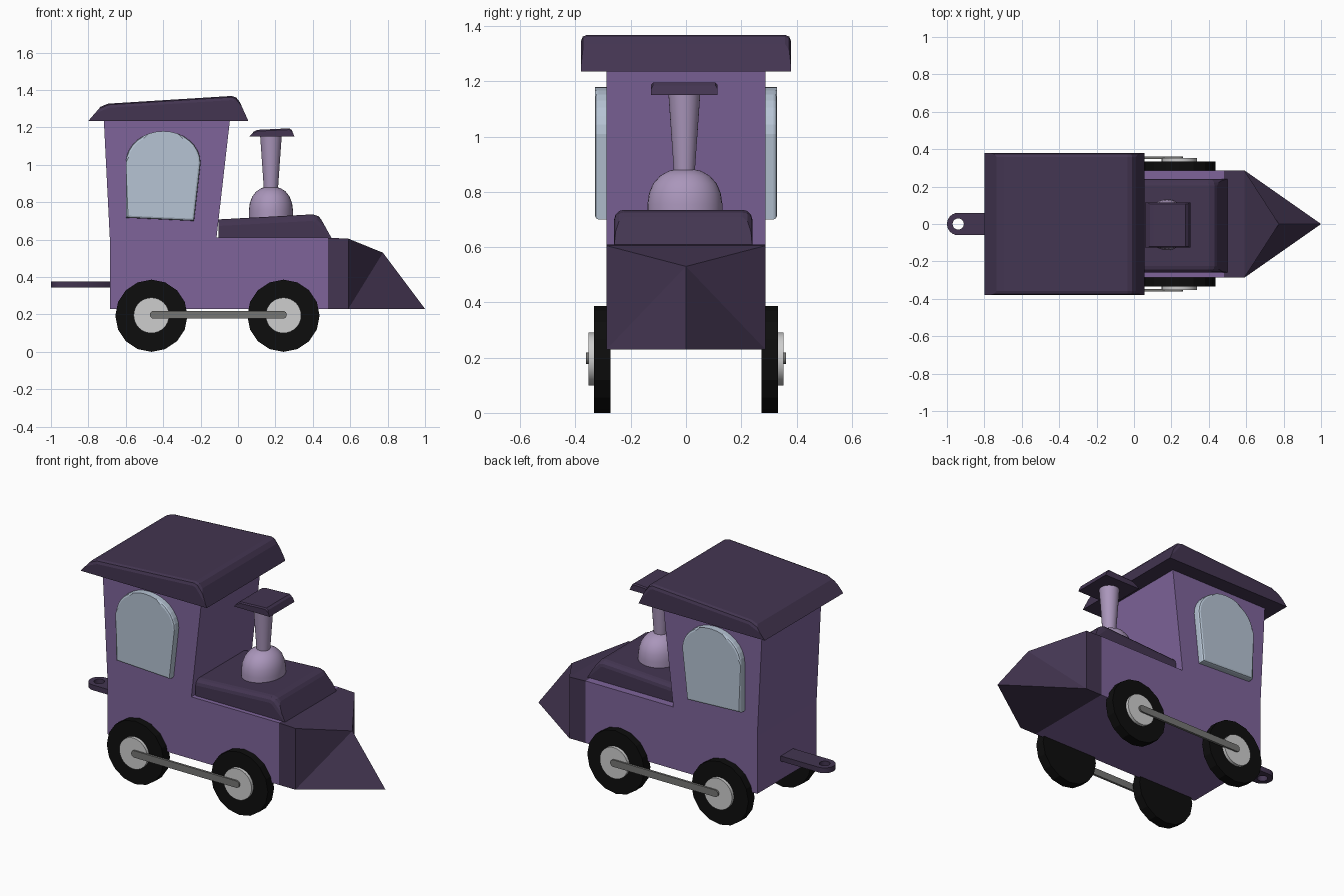
import bpy, bmesh, math

if "Cube" in bpy.data.objects:
    bpy.data.objects.remove(bpy.data.objects["Cube"])


def material(name, r, g, b):
    """Flat colour given as sRGB 0-255, stored linear."""
    m = bpy.data.materials.new(name)
    m.diffuse_color = [((c / 255 + 0.055) / 1.055) ** 2.4 for c in (r, g, b)] + [1]
    m.use_nodes = True
    m.node_tree.nodes["Principled BSDF"].inputs["Base Color"].default_value = m.diffuse_color
    return m


PURPLE = material("purple_paint", 126, 100, 154)
DARK = material("dark_purple_paint", 67, 53, 81)
LILAC = material("lilac_paint", 170, 150, 187)
GLASS = material("pale_blue_glass", 182, 196, 212)
BLACK = material("black_rubber", 13, 13, 13)
SILVER = material("light_grey_metal", 206, 206, 206)
GREY = material("grey_metal", 118, 118, 116)


def finish(bm, name, mat, smooth=False):
    bmesh.ops.recalc_face_normals(bm, faces=bm.faces)
    me = bpy.data.meshes.new(name)
    bm.to_mesh(me)
    bm.free()
    me.materials.append(mat)
    ob = bpy.data.objects.new(name, me)
    bpy.context.collection.objects.link(ob)
    if smooth:
        bpy.ops.object.select_all(action='DESELECT')
        ob.select_set(True)
        bpy.context.view_layer.objects.active = ob
        bpy.ops.object.shade_smooth_by_angle(angle=math.radians(40))
    return ob


def prism(name, profile, y0, y1, mat, bevel=0, segs=1, pick=None, smooth=False):
    """Extrude an x-z profile from y0 to y1; bevel the edges chosen by pick(midpoint, edge)."""
    bm = bmesh.new()
    a = [bm.verts.new((x, y0, z)) for x, z in profile]
    b = [bm.verts.new((x, y1, z)) for x, z in profile]
    bm.faces.new(a)
    bm.faces.new(b[::-1])
    n = len(a)
    for i in range(n):
        bm.faces.new((a[i], b[i], b[(i + 1) % n], a[(i + 1) % n]))
    if bevel:
        edges = [e for e in bm.edges
                 if abs(e.verts[0].co.y - e.verts[1].co.y) < 1e-4
                 and pick((e.verts[0].co + e.verts[1].co) / 2)]
        bmesh.ops.bevel(bm, geom=edges, offset=bevel, segments=segs, profile=0.5, affect='EDGES')
    return finish(bm, name, mat, smooth)


def lathe(name, profile, cx, cy, mat, sy=1, n=32):
    """Turn (radius, z) points around a vertical axis."""
    bm = bmesh.new()
    rings = []
    for r, z in profile:
        rings.append([bm.verts.new((cx + r * math.cos(2 * math.pi * i / n),
                                    cy + sy * r * math.sin(2 * math.pi * i / n), z)) for i in range(n)])
    for p, q in zip(rings, rings[1:]):
        for i in range(n):
            bm.faces.new((p[i], p[(i + 1) % n], q[(i + 1) % n], q[i]))
    bm.faces.new(rings[0])
    bm.faces.new(rings[-1])
    return finish(bm, name, mat, True)


def circle(cx, cz, r, n, start=-math.pi / 2, sweep=2 * math.pi):
    return [(cx + r * math.cos(start + sweep * i / n), cz + r * math.sin(start + sweep * i / n))
            for i in range(n)]


# Body and cab as one side profile
prism("cab_body", [(-0.684, 0.23), (0.48, 0.23), (0.48, 0.61), (-0.115, 0.61),
                   (-0.042, 1.25), (-0.718, 1.25), (-0.684, 0.58)], -0.287, 0.287, PURPLE)

# Overhanging roof with chamfered side edges
prism("roof", [(-0.80, 1.235), (0.055, 1.235), (0.01, 1.335), (-0.01, 1.36), (-0.035, 1.368),
               (-0.695, 1.327), (-0.735, 1.31)], -0.38, 0.38, DARK,
      0.022, 2, lambda m: m.z > 1.3)

# Hood over the boiler with rounded side edges
prism("hood", [(-0.105, 0.60), (0.505, 0.60), (0.445, 0.708), (0.43, 0.725), (0.40, 0.735), (-0.105, 0.708)],
      -0.26, 0.24, DARK, 0.035, 3, lambda m: m.z > 0.69)

# Wedge nose: short box section running into a pointed plough
bm = bmesh.new()
P = [bm.verts.new(c) for c in [(0.48, -0.287, 0.23), (0.48, 0.287, 0.23), (0.48, 0.287, 0.61), (0.48, -0.287, 0.61),
                               (0.59, -0.287, 0.23), (0.59, 0.287, 0.23), (0.59, 0.287, 0.605), (0.59, -0.287, 0.605),
                               (0.775, 0, 0.53), (1.0, 0, 0.23)]]
for f in [(0, 1, 2, 3), (0, 4, 7, 3), (1, 5, 6, 2), (3, 7, 6, 2), (0, 4, 5, 1),
          (7, 8, 6), (7, 8, 4), (8, 9, 4), (6, 8, 5), (8, 9, 5), (4, 9, 5)]:
    bm.faces.new([P[i] for i in f])
finish(bm, "plough_nose", DARK)

# Chimney: dome, flared stack and small cap
lathe("chimney_dome", [(0.118, 0.70), (0.118, 0.755), (0.113, 0.795), (0.10, 0.83),
                       (0.078, 0.858), (0.05, 0.876), (0.02, 0.883)], 0.176, -0.004, LILAC, sy=1.15)
lathe("chimney_stack", [(0.037, 0.86), (0.058, 1.16)], 0.176, -0.006, LILAC)
prism("chimney_cap", [(0.06, 1.15), (0.302, 1.15), (0.288, 1.185), (0.276, 1.195), (0.105, 1.187), (0.085, 1.178)],
      -0.126, 0.114, DARK, 0.007, 1, lambda m: m.z > 1.17)

# Arched window panel (same outline on both sides)
arch = [(-0.40 + 0.20 * math.cos(t), 1.01 + 0.17 * math.sin(t))
        for t in [math.pi * i / 16 for i in range(17)]]
pane = [(-0.60, 0.717), (-0.235, 0.70)] + arch

wheels = {"rear": -0.463, "front": 0.243}
for side, s in (("left", 1), ("right", -1)):
    prism("window_" + side, pane, s * 0.28, s * 0.329, GLASS, 0.012, 2,
          lambda m: abs(m.y) > 0.32)
    # Tyres and hubs
    for end, x in wheels.items():
        prism(f"tyre_{end}_{side}", circle(x, 0.193, 0.193, 16), s * 0.273, s * 0.333, BLACK)
        prism(f"hub_{end}_{side}", circle(x, 0.195, 0.095, 32), s * 0.32, s * 0.352, SILVER, smooth=True)
    # Coupling rod with round ends
    rod = (circle(0.24, 0.198, 0.021, 9, sweep=math.pi * 9 / 8) +
           circle(-0.45, 0.198, 0.021, 9, start=math.pi / 2, sweep=math.pi * 9 / 8))
    prism("coupling_rod_" + side, rod, s * 0.348, s * 0.362, GREY)

# Rear hitch: flat tongue with a round end and a hole
curve = bpy.data.curves.new("hitch", 'CURVE')
curve.dimensions = '2D'
curve.fill_mode = 'BOTH'
curve.extrude = 0.016
outer = [(-0.66, -0.06), (-0.66, 0.06)] + [(-0.94 + 0.06 * math.cos(t), 0.06 * math.sin(t))
         for t in [math.pi / 2 + math.pi * i / 12 for i in range(13)]]
for pts in (outer, circle(-0.94, 0, 0.03, 20)):
    sp = curve.splines.new('POLY')
    sp.points.add(len(pts) - 1)
    for p, (x, y) in zip(sp.points, pts):
        p.co = (x, y, 0, 1)
    sp.use_cyclic_u = True
curve.materials.append(DARK)
hitch = bpy.data.objects.new("rear_hitch", curve)
hitch.location.z = 0.359
bpy.context.collection.objects.link(hitch)
bpy.ops.object.select_all(action='DESELECT')
hitch.select_set(True)
bpy.context.view_layer.objects.active = hitch
bpy.ops.object.convert(target='MESH')
